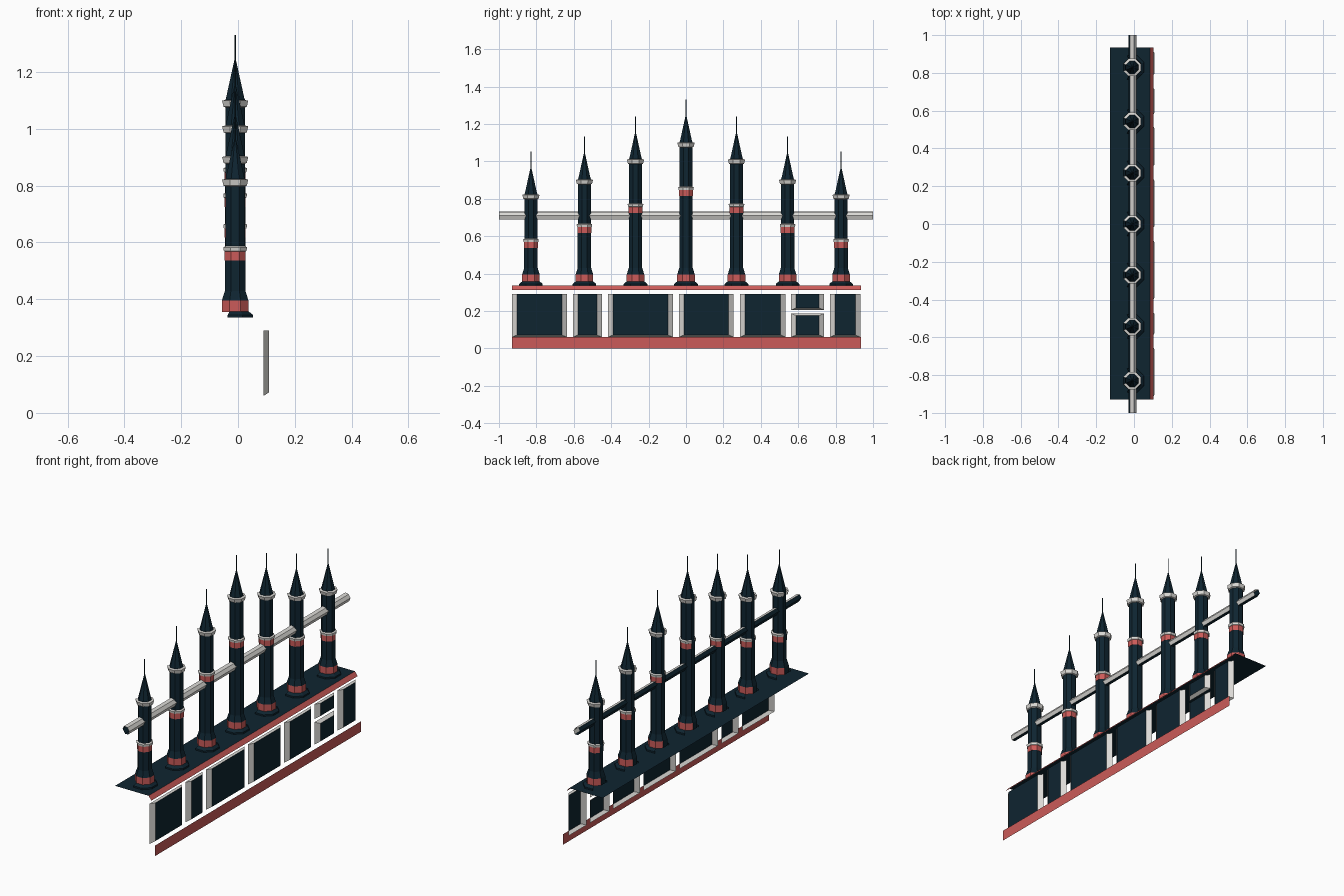
import bpy, bmesh, math

cube = bpy.data.objects.get("Cube")
if cube:
    bpy.data.objects.remove(cube, do_unlink=True)


def material(name, rgb):
    m = bpy.data.materials.new(name)
    m.use_nodes = True
    m.diffuse_color = (*rgb, 1)
    bsdf = next(n for n in m.node_tree.nodes if n.type == "BSDF_PRINCIPLED")
    bsdf.inputs["Base Color"].default_value = (*rgb, 1)
    return m


MATS = [material("dark teal", (0.0045, 0.018, 0.030)),
        material("brick red", (0.60, 0.105, 0.10)),
        material("pale stone", (0.71, 0.70, 0.67))]
DARK, RED, STONE = range(3)
CENTRE_X = -0.01
Y0, Y1 = -0.93, 0.935


def finish(name, bm):
    mesh = bpy.data.meshes.new(name)
    bm.to_mesh(mesh)
    bm.free()
    for m in MATS:
        mesh.materials.append(m)
    obj = bpy.data.objects.new(name, mesh)
    bpy.context.collection.objects.link(obj)
    return obj


def face(bm, points, mat):
    f = bm.faces.new([bm.verts.new(p) for p in points])
    f.material_index = mat


def octagon_shell(name, y, profile, mats, sides=range(8), back_dark=False):
    """Loft octagons of (half width, height); side 0 faces +x, side 4 faces -x."""
    bm = bmesh.new()

    def corner(k, half, z):
        a = math.radians(45 * k - 22.5)
        r = half / math.cos(math.radians(22.5))
        return (CENTRE_X + r * math.cos(a), y + r * math.sin(a), z)

    for (r0, z0), (r1, z1), mat in zip(profile, profile[1:], mats):
        for k in sides:
            pts = [corner(k, r0, z0), corner(k + 1, r0, z0)]
            pts += [corner(k + 1, r1, z1), corner(k, r1, z1)] if r1 else [corner(k, r1, z1)]
            face(bm, pts, DARK if back_dark and k == 4 else mat)
    bmesh.ops.remove_doubles(bm, verts=bm.verts, dist=1e-5)
    return finish(name, bm)


def strip(name, section, mats, y0, y1):
    """Sweep an (x, z) line along y."""
    bm = bmesh.new()
    for (x0, z0), (x1, z1), mat in zip(section, section[1:], mats):
        face(bm, [(x0, y0, z0), (x0, y1, z0), (x1, y1, z1), (x1, y0, z1)], mat)
    return finish(name, bm)


def tower(label, y, tip):
    collar, band = tip - 0.18, tip - 0.41
    # foot plate, open at the back
    octagon_shell("foot_" + label, y, [(0.063, 0.336), (0.063, 0.345), (0.048, 0.357)],
                  [DARK, DARK], [-2, -1, 0, 1, 2])
    # red base, flare, shaft, red band, upper shaft
    octagon_shell("shaft_" + label, y,
                  [(0.047, 0.355), (0.047, 0.395), (0.036, 0.43), (0.036, band - 0.03),
                   (0.037, band - 0.03), (0.037, band + 0.005), (0.034, band + 0.01),
                   (0.034, collar + 0.03)],
                  [RED, DARK, DARK, RED, RED, DARK, DARK], back_dark=True)
    # pale rings, open at the back
    ring_sides = [-3, -2, -1, 0, 1, 2, 3]
    octagon_shell("lower_ring_" + label, y,
                  [(0.034, band), (0.040, band + 0.003), (0.042, band + 0.016), (0.034, band + 0.02)],
                  [STONE] * 3, ring_sides)
    octagon_shell("upper_ring_" + label, y,
                  [(0.034, collar), (0.041, collar + 0.003), (0.046, collar + 0.024),
                   (0.033, collar + 0.027)],
                  [STONE] * 3, ring_sides)
    # spire and needle
    octagon_shell("spire_" + label, y, [(0.034, collar + 0.025), (0, tip)], [DARK])
    octagon_shell("needle_" + label, y, [(0.0025, tip - 0.02), (0.0025, tip + 0.075)], [DARK])


tower("middle", 0, 1.255)
for i, (y, tip) in enumerate([(0.27, 1.165), (0.543, 1.057), (0.829, 0.977)], 1):
    tower("front_%d" % i, -y, tip)
    tower("back_%d" % i, y, tip)

# rail through the towers: pale front, dark back, open ends
strip("rail",
      [(-0.03, 0.715), (-0.02, 0.733), (0.0, 0.728), (0.012, 0.71), (0.004, 0.69),
       (-0.015, 0.69), (-0.03, 0.715)],
      [DARK, STONE, STONE, STONE, DARK, DARK], -1, 1)

# deck with sloping red edge, and the plinth
strip("deck", [(-0.127, 0.335), (0.085, 0.335)], [DARK], Y0, Y1)
strip("deck_edge", [(0.085, 0.335), (0.103, 0.312)], [RED], Y0, Y1)
strip("plinth", [(0.125, 0.0), (0.125, 0.06)], [RED], Y0, Y1)


def panel(name, y0, y1, z0, z1, top_bevel=0.0):
    """Raised dark panel with pale sloping borders, open behind."""
    bm = bmesh.new()
    back, front, b = 0.09, 0.109, 0.027
    outer = [(back, y0, z0), (back, y1, z0), (back, y1, z1), (back, y0, z1)]
    zi, zt = z0 + 0.012, z1 - top_bevel
    inner = [(front, y0 + b, zi), (front, y1 - b, zi), (front, y1 - b, zt), (front, y0 + b, zt)]
    for i in range(4):
        j = (i + 1) % 4
        face(bm, [outer[i], outer[j], inner[j], inner[i]], STONE)
    face(bm, inner, DARK)
    finish(name, bm)


# wall panels
for i, (y0, y1) in enumerate([(-0.93, -0.637), (-0.605, -0.45), (-0.417, -0.07),
                              (-0.037, 0.255), (0.288, 0.533), (0.77, 0.932)], 1):
    panel("wall_panel_%d" % i, y0, y1, 0.06, 0.29)
panel("small_panel_lower", 0.562, 0.738, 0.06, 0.187, 0.012)
panel("small_panel_upper", 0.562, 0.738, 0.205, 0.29)
